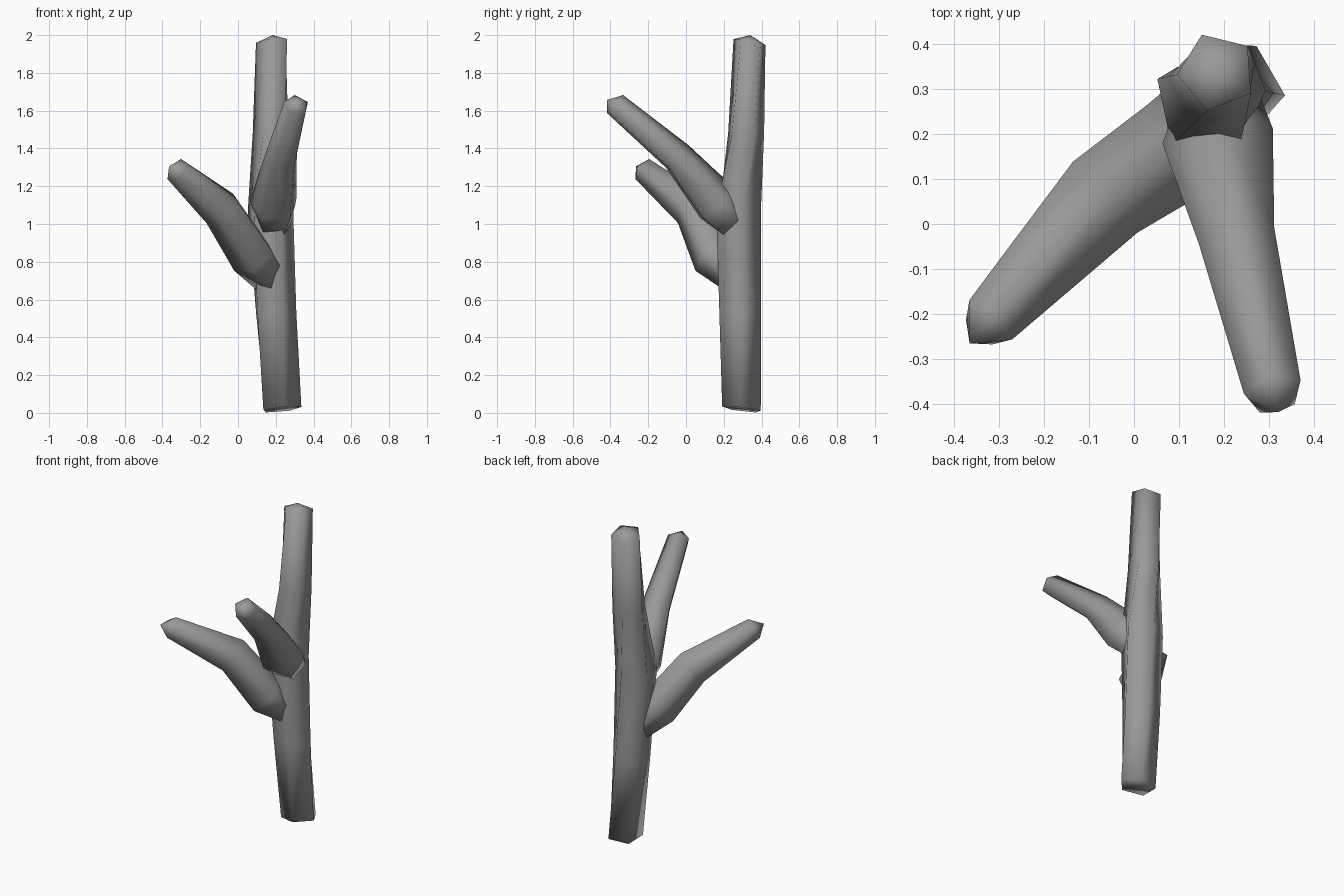
import bpy, bmesh
from math import sin, cos, radians
from mathutils import Vector

if "Cube" in bpy.data.objects:
    bpy.data.objects.remove(bpy.data.objects["Cube"])

SIDES = 5

bark = bpy.data.materials.new("bark")
bark.diffuse_color = (0.32, 0.32, 0.32, 1)
bark.use_nodes = True
bark.node_tree.nodes["Principled BSDF"].inputs["Base Color"].default_value = bark.diffuse_color


def limb(name, rings, tip):
    """Skin five-sided rings into a closed smooth limb with a small pointed tip."""
    bm = bmesh.new()
    loops = [[bm.verts.new(p) for p in ring] for ring in rings]
    apex = bm.verts.new(tip)
    for i in range(SIDES):
        j = (i + 1) % SIDES
        for a, b in zip(loops, loops[1:]):
            bm.faces.new((a[i], a[j], b[j], b[i]))
        bm.faces.new((loops[-1][i], loops[-1][j], apex))
    bm.faces.new(loops[0][::-1])
    bmesh.ops.recalc_face_normals(bm, faces=bm.faces)
    for f in bm.faces:
        f.smooth = True
    me = bpy.data.meshes.new(name)
    bm.to_mesh(me)
    bm.free()
    me.materials.append(bark)
    bpy.context.collection.objects.link(bpy.data.objects.new(name, me))


def angles(phase):
    return [radians(phase + 360 / SIDES * k) for k in range(SIDES)]


def trunk_ring(x, y, z, r, phase, tx=0, ty=0):
    """Level ring, optionally tilted by slopes tx and ty."""
    return [(x + r * cos(a), y + r * sin(a), z + r * (tx * cos(a) + ty * sin(a)))
            for a in angles(phase)]


def branch(name, path, tip):
    """Branch whose rings are square to the path, one vertex at the given phase."""
    centres = [Vector(p[:3]) for p in path]
    rings = []
    for n, (x, y, z, r, phase) in enumerate(path):
        t = (centres[min(n + 1, len(path) - 1)] - centres[max(n - 1, 0)]).normalized()
        side = t.cross(Vector((0, 0, 1))).normalized()
        up = side.cross(t)
        rings.append([centres[n] + r * (cos(a) * side + sin(a) * up) for a in angles(phase)])
    limb(name, rings, tip)


# Leaning, twisting trunk
limb("trunk", [
    trunk_ring(0.228, 0.297, 0.019, 0.108, -6, 0.10, -0.12),
    trunk_ring(0.193, 0.285, 0.53, 0.116, 3),
    trunk_ring(0.168, 0.270, 1.07, 0.127, 12),
    trunk_ring(0.178, 0.314, 1.48, 0.101, 28),
    trunk_ring(0.184, 0.338, 1.965, 0.089, 40, 0.08, -0.18),
], (0.184, 0.34, 2.0))

# Lower branch reaching left and forward
branch("lower_branch", [
    (0.165, 0.265, 0.71, 0.090, 90),
    (0.085, 0.155, 0.82, 0.125, 90),
    (-0.080, 0.045, 1.075, 0.112, 90),
    (-0.325, -0.220, 1.285, 0.068, 90),
], (-0.365, -0.265, 1.305))

# Upper branch reaching forward
branch("upper_branch", [
    (0.190, 0.260, 0.99, 0.095, 90),
    (0.190, 0.165, 1.10, 0.130, 90),
    (0.232, -0.045, 1.35, 0.090, 90),
    (0.310, -0.375, 1.630, 0.068, 90),
], (0.320, -0.418, 1.657))
